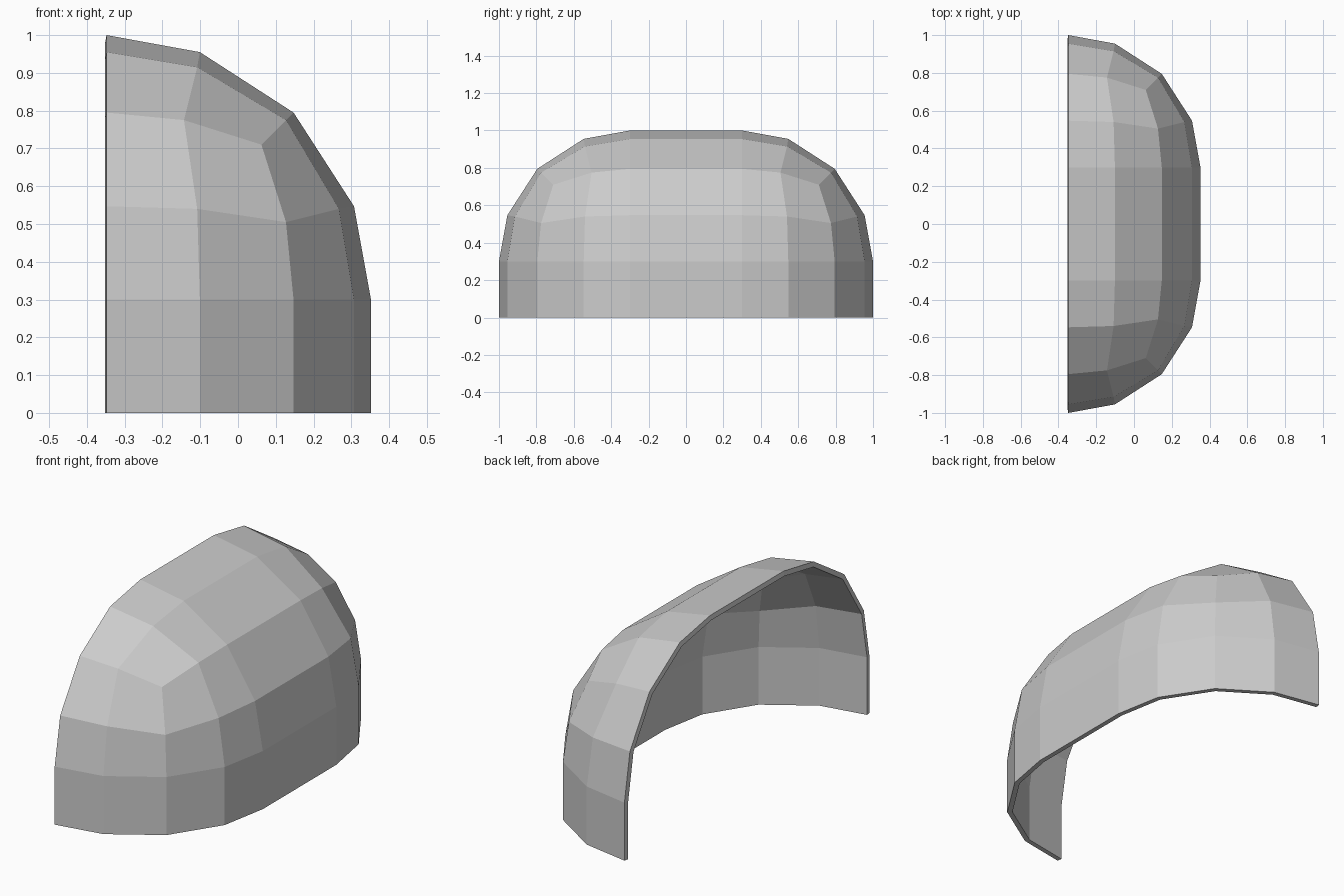
import bpy, bmesh
from mathutils import Vector

if "Cube" in bpy.data.objects:
    bpy.data.objects.remove(bpy.data.objects["Cube"])

# Rounded-box corner patch: (i, j) -> (u, v, w), symmetric in u and v
PATCH = {
    (0, 0): (0.30, 0.30, 1.0), (1, 0): (0.547, 0.30, 0.955),
    (2, 0): (0.795, 0.30, 0.795), (1, 1): (0.54, 0.54, 0.915),
    (2, 1): (0.775, 0.505, 0.775), (2, 2): (0.71, 0.71, 0.71),
}

def point(i, j):
    a, b = max(i, 0), max(j, 0)
    if a >= b:
        u, v, w = PATCH[a, b]
    else:
        v, u, w = PATCH[b, a]
    # index -1 extends the flat area to the centre plane
    return (0.0 if i < 0 else u, 0.0 if j < 0 else v, w)

def add_side(bm, i0, j0, axes):
    def vert(i, j):
        co = Vector((0, 0, 0))
        for axis, value in zip(axes, point(i, j)):
            co[axis] = value
        return bm.verts.new(co)
    g = {(i, j): vert(i, j) for i in range(i0, 3) for j in range(j0, 3)}
    for i in range(i0, 2):
        for j in range(j0, 2):
            f = bm.faces.new((g[i, j], g[i + 1, j], g[i + 1, j + 1], g[i, j + 1]))
            f.normal_update()
            if f.normal.dot(f.calc_center_median()) < 0:
                f.normal_flip()

# Half shell: top, front and side walls, open at the rear and underneath
bm = bmesh.new()
add_side(bm, 0, -1, (0, 1, 2))
add_side(bm, -1, -1, (1, 2, 0))
add_side(bm, 0, -1, (0, 2, 1))
bmesh.ops.remove_doubles(bm, verts=bm.verts, dist=0.001)
bmesh.ops.translate(bm, verts=bm.verts, vec=(-0.648, 0, 0))
mesh = bpy.data.meshes.new("curved_shell")
bm.to_mesh(mesh)
bm.free()
shell = bpy.data.objects.new("curved_shell", mesh)
bpy.context.collection.objects.link(shell)

# Other half, then wall thickness inwards
mirror = shell.modifiers.new("mirror", 'MIRROR')
mirror.use_axis = (False, True, False)
solid = shell.modifiers.new("thickness", 'SOLIDIFY')
solid.thickness = 0.025
solid.offset = -1
solid.use_even_offset = True
